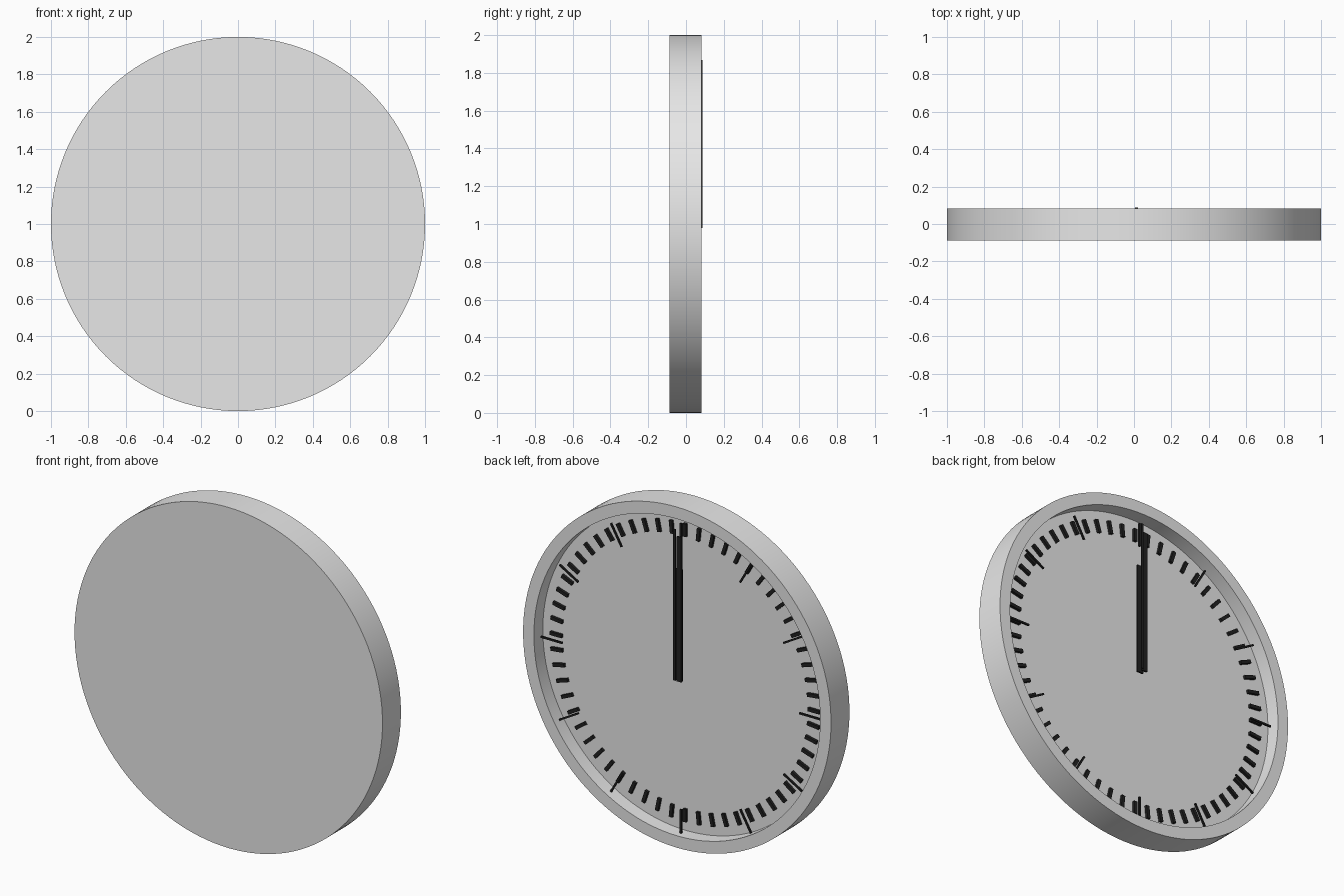
import bpy, bmesh, math
from mathutils import Matrix, Vector

cube = bpy.data.objects.get("Cube")
if cube:
    bpy.data.objects.remove(cube, do_unlink=True)


def make_material(name, value):
    mat = bpy.data.materials.new(name)
    mat.use_nodes = True
    color = (value, value, value, 1)
    mat.diffuse_color = color
    mat.node_tree.nodes["Principled BSDF"].inputs["Base Color"].default_value = color
    return mat


light_grey = make_material("light grey", 0.8)
black = make_material("black", 0.015)


def finish(name, bm, mat):
    bmesh.ops.recalc_face_normals(bm, faces=bm.faces)
    mesh = bpy.data.meshes.new(name)
    bm.to_mesh(mesh)
    bm.free()
    mesh.materials.append(mat)
    obj = bpy.data.objects.new(name, mesh)
    bpy.context.collection.objects.link(obj)
    return obj


def add_bar(bm, x, y, bottom, top, width, depth, turn=0, centre_z=1):
    """Upright bar, turned about the clock's axis."""
    matrix = (Matrix.Translation((0, y, centre_z)) @ Matrix.Rotation(turn, 4, 'Y')
              @ Matrix.Translation((x, 0, (bottom + top) / 2))
              @ Matrix.Diagonal((width, depth, top - bottom, 1)))
    bmesh.ops.create_cube(bm, size=1, matrix=matrix)


# Case: flat closed front, raised rim and recessed dial, spun as one profile
profile = [(0, -0.088), (1, -0.088), (1, 0.083), (0.93, 0.083), (0.93, 0), (0, 0)]
bm = bmesh.new()
verts = [bm.verts.new((r, y, 1)) for r, y in profile]
edges = [bm.edges.new(pair) for pair in zip(verts, verts[1:])]
bmesh.ops.spin(bm, geom=verts + edges, cent=(0, 0, 1), axis=(0, 1, 0),
               angle=math.tau, steps=128)
bmesh.ops.remove_doubles(bm, verts=bm.verts, dist=0.0001)
case = finish("clock_case", bm, light_grey)
bpy.context.view_layer.objects.active = case
case.select_set(True)
bpy.ops.object.shade_smooth_by_angle(angle=math.radians(30))

# Minute marks on the dial
bm = bmesh.new()
for i in range(60):
    add_bar(bm, 0, 0.008, 0.8, 0.875, 0.02, 0.016, math.tau * i / 60)
finish("minute_marks", bm, black)

# Long thin hour marks, floating above the dial
bm = bmesh.new()
for i in range(12):
    add_bar(bm, 0, 0.046, 0.77, 0.91, 0.01, 0.01, math.tau * i / 12, 0.982)
finish("hour_marks", bm, black)

# Hands, stacked from the dial outwards
hands = {
    "hour_hand": (0.005, 0.055, -0.03, 0.625, 0.04, 0.01),
    "minute_hand": (-0.01, 0.075, -0.025, 0.825, 0.03, 0.01),
    "second_hand": (0.014, 0.085, -0.02, 0.868, 0.015, 0.006),
}
for name, size in hands.items():
    bm = bmesh.new()
    add_bar(bm, *size)
    finish(name, bm, black)
